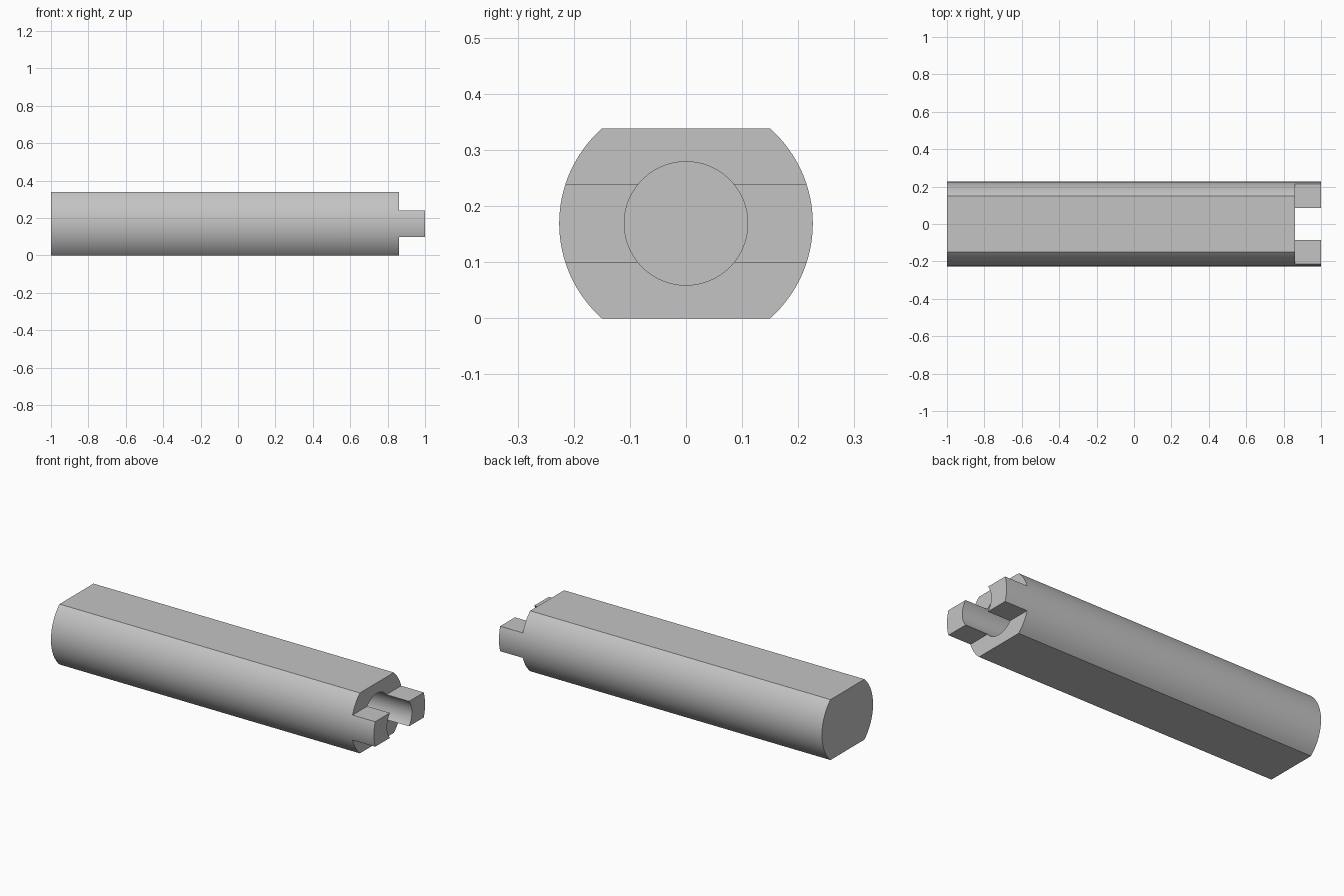
import bpy, bmesh, math
from mathutils import Matrix

if "Cube" in bpy.data.objects:
    bpy.data.objects.remove(bpy.data.objects["Cube"])

RADIUS, HALF_HEIGHT = 0.226, 0.169      # round sides, flat top and bottom
SHOULDER, PRONG_HALF = 0.86, 0.07       # where the prongs start, half their height
BORE_RADIUS, BORE_END = 0.11, 0.5
ARC_STEPS = 32

grey = bpy.data.materials.new("plain_grey")
grey.use_nodes = True
colour = (0.55, 0.55, 0.55, 1)
grey.diffuse_color = colour
grey.node_tree.nodes["Principled BSDF"].inputs["Base Color"].default_value = colour


def add_object(name, bm):
    bmesh.ops.recalc_face_normals(bm, faces=bm.faces)
    mesh = bpy.data.meshes.new(name)
    bm.to_mesh(mesh)
    bm.free()
    mesh.materials.append(grey)
    obj = bpy.data.objects.new(name, mesh)
    bpy.context.collection.objects.link(obj)
    return obj


def box(name, x0, x1, z0, z1):
    bm = bmesh.new()
    fit = Matrix.Translation(((x0 + x1) / 2, 0, (z0 + z1) / 2))
    fit = fit @ Matrix.Diagonal((x1 - x0, 1, z1 - z0, 1))
    bmesh.ops.create_cube(bm, size=1, matrix=fit)
    return add_object(name, bm)


# Shaft: two side arcs joined by flats, extruded along x
bm = bmesh.new()
limit = math.asin(HALF_HEIGHT / RADIUS)
ring = []
for start in (0, math.pi):
    for i in range(ARC_STEPS + 1):
        a = start - limit + 2 * limit * i / ARC_STEPS
        ring.append(bm.verts.new((-1, RADIUS * math.cos(a), HALF_HEIGHT + RADIUS * math.sin(a))))
cap = bm.faces.new(ring)
new = bmesh.ops.extrude_face_region(bm, geom=[cap], use_keep_orig=True)["geom"]
bmesh.ops.translate(bm, vec=(2, 0, 0), verts=[v for v in new if isinstance(v, bmesh.types.BMVert)])
shaft = add_object("slotted_shaft", bm)

# Cutters: material above and below the prongs, and the blind bore
cutters = [
    box("upper_cutter", SHOULDER, 1.2, HALF_HEIGHT + PRONG_HALF, 0.6),
    box("lower_cutter", SHOULDER, 1.2, -0.3, HALF_HEIGHT - PRONG_HALF),
]
bm = bmesh.new()
place = Matrix.Translation(((BORE_END + 1.2) / 2, 0, HALF_HEIGHT)) @ Matrix.Rotation(math.pi / 2, 4, "Y")
bmesh.ops.create_cone(bm, cap_ends=True, segments=96, radius1=BORE_RADIUS, radius2=BORE_RADIUS,
                      depth=1.2 - BORE_END, matrix=place)
cutters.append(add_object("bore_cutter", bm))

bpy.ops.object.select_all(action="DESELECT")
bpy.context.view_layer.objects.active = shaft
shaft.select_set(True)
for cutter in cutters:
    cutter.hide_render = True
    cut = shaft.modifiers.new(cutter.name, "BOOLEAN")
    cut.operation, cut.solver, cut.object = "DIFFERENCE", "EXACT", cutter
    bpy.ops.object.modifier_apply(modifier=cut.name)
for cutter in cutters:
    bpy.data.objects.remove(cutter)

bpy.ops.object.shade_smooth_by_angle(angle=math.radians(30))
